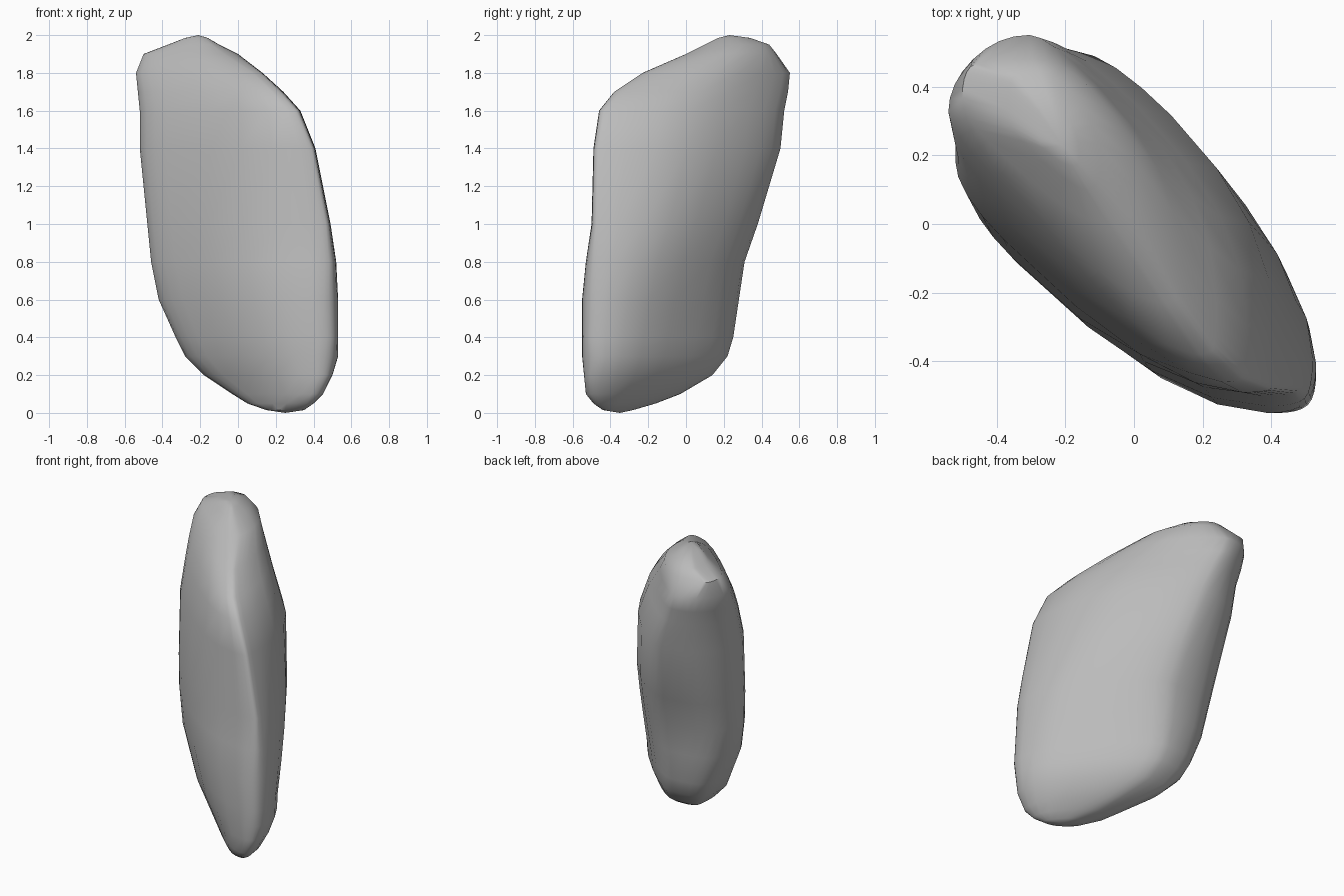
import bpy
import bmesh
from math import pi, sqrt
from mathutils import Vector

default_cube = bpy.data.objects.get("Cube")
if default_cube:
    bpy.data.objects.remove(default_cube, do_unlink=True)

ARC_STEPS = 4
DIAGONAL = sqrt(0.5)

# Level outlines of the stone: height, then the ranges along x, along y,
# along the broad diagonal and across the thin diagonal
LEVELS = [
    (.015, .15, .35, -.44, -.28, .31, .55, -.13, -.03),
    (.05, .05, .4, -.49, -.16, .16, .62, -.15, .01),
    (.1, -.03, .45, -.53, -.03, .02, .67, -.17, .07),
    (.2, -.18, .5, -.54, .14, -.2, .71, -.21, .14),
    (.3, -.28, .53, -.55, .22, -.29, .72, -.25, .18),
    (.4, -.33, .53, -.55, .25, -.34, .73, -.27, .19),
    (.6, -.42, .53, -.55, .28, -.4, .72, -.31, .22),
    (.8, -.46, .52, -.53, .31, -.44, .71, -.32, .25),
    (1, -.48, .49, -.5, .38, -.49, .68, -.32, .28),
    (1.4, -.52, .41, -.49, .5, -.59, .62, -.3, .3),
    (1.6, -.52, .33, -.46, .52, -.62, .54, -.26, .25),
    (1.7, -.53, .24, -.38, .54, -.65, .42, -.23, .23),
    (1.8, -.54, .13, -.23, .55, -.67, .24, -.19, .21),
    (1.9, -.5, 0, 0, .48, -.66, -.03, -.13, .19),
    (1.95, -.37, -.1, .1, .44, -.55, -.16, -.06, .14),
    (1.985, -.28, -.16, .17, .34, -.43, -.24, -.03, .08),
]


def meeting_point(first, second):
    """Point where two lines, each a normal and an offset, cross."""
    (a, p), (b, q) = first, second
    area = a.x * b.y - a.y * b.x
    return Vector(((p * b.y - q * a.y) / area, (q * a.x - p * b.x) / area))


def rounded_ring(bm, z, x_min, x_max, y_min, y_max, broad_min, broad_max, thin_min, thin_max):
    """Rounded eight-sided wedge: blunt at the back left, slim at the front right."""
    broad = Vector((DIAGONAL, -DIAGONAL))
    thin = Vector((DIAGONAL, DIAGONAL))
    across, along = Vector((1, 0)), Vector((0, 1))
    # Each side: normal, offset, and where the outline touches it
    sides = [
        (across, x_max, .3), (thin, thin_max, .62),
        (along, y_max, .35), (-broad, -broad_min, .5),
        (-across, -x_min, .6), (-thin, -thin_min, .24),
        (-along, -y_min, .78), (broad, broad_max, .5),
    ]
    corners = [meeting_point(sides[i - 1][:2], side[:2]) for i, side in enumerate(sides)]
    touches = [
        corner.lerp(corners[(i + 1) % len(corners)], sides[i][2])
        for i, corner in enumerate(corners)
    ]
    ring = []
    for i, corner in enumerate(corners):
        start, end = touches[i - 1], touches[i]
        for step in range(ARC_STEPS):
            t = step / ARC_STEPS
            point = start.lerp(corner, t).lerp(corner.lerp(end, t), t)
            ring.append(bm.verts.new((point.x, point.y, z)))
    return ring


def close_end(bm, ring, tip):
    point = bm.verts.new(tip)
    for a, b in zip(ring, ring[1:] + ring[:1]):
        bm.faces.new((a, b, point))


# Loft the slab from bottom to top
bm = bmesh.new()
rings = [rounded_ring(bm, *level) for level in LEVELS]
for low, high in zip(rings, rings[1:]):
    for i in range(len(low)):
        j = (i + 1) % len(low)
        bm.faces.new((low[i], low[j], high[j], high[i]))
close_end(bm, rings[0], (.25, -.35, 0))
close_end(bm, rings[-1], (-.21, .23, 2))
bmesh.ops.recalc_face_normals(bm, faces=bm.faces)

mesh = bpy.data.meshes.new("stone_slab")
bm.to_mesh(mesh)
bm.free()
stone = bpy.data.objects.new("stone_slab", mesh)
bpy.context.collection.objects.link(stone)

# Plain grey stone colour
grey = bpy.data.materials.new("stone_grey")
grey.use_nodes = True
colour = (.5, .5, .5, 1)
grey.diffuse_color = colour
grey.node_tree.nodes["Principled BSDF"].inputs["Base Color"].default_value = colour
mesh.materials.append(grey)

# Smooth faces with only the hard creases kept sharp
bpy.ops.object.select_all(action="DESELECT")
stone.select_set(True)
bpy.context.view_layer.objects.active = stone
bpy.ops.object.shade_smooth_by_angle(angle=pi / 4)
